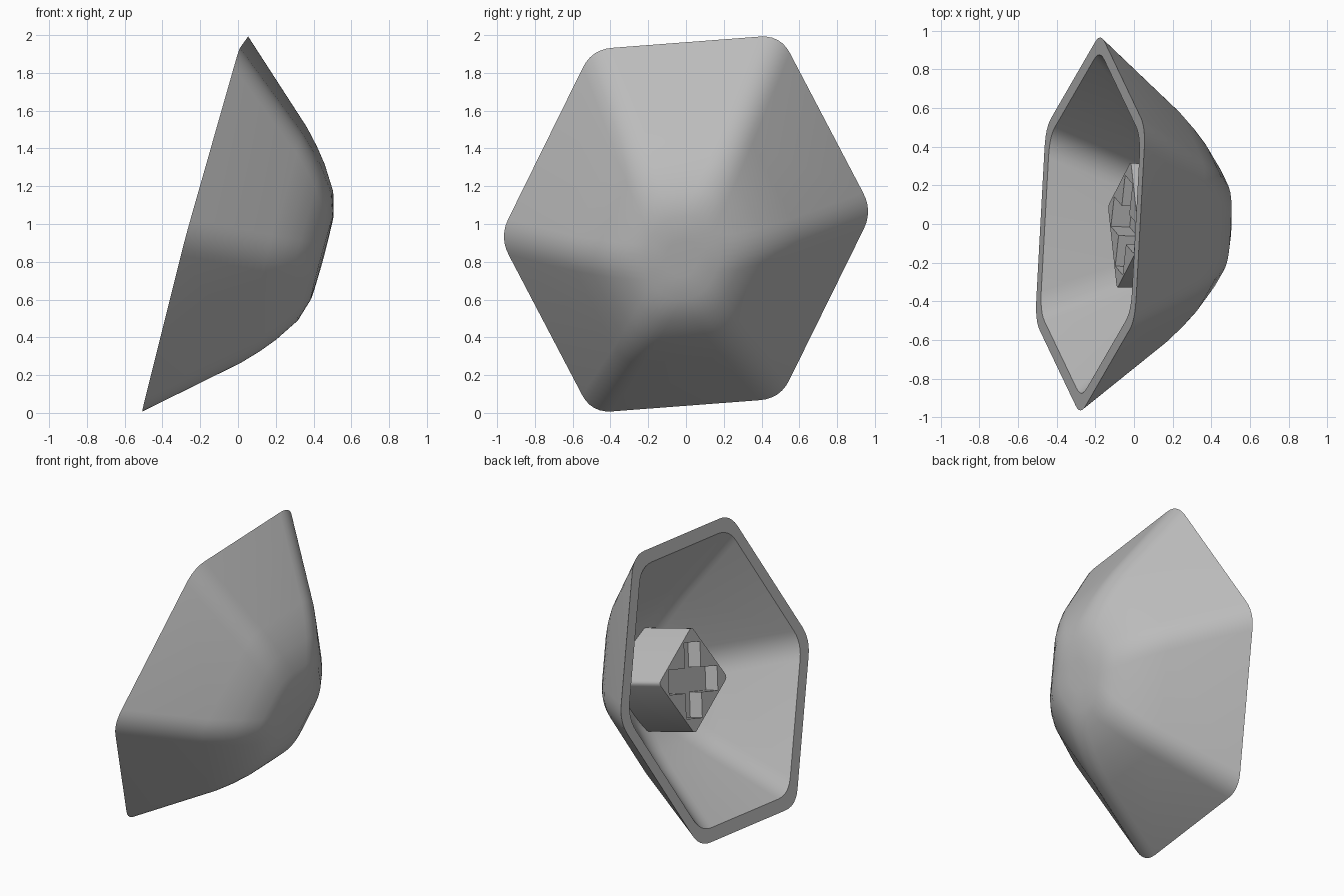
import bpy, bmesh, math
from mathutils import Vector, Matrix

if "Cube" in bpy.data.objects:
    bpy.data.objects.remove(bpy.data.objects["Cube"], do_unlink=True)

grey = bpy.data.materials.new("mid_grey")
grey.use_nodes = True
COLOR = (0.5, 0.5, 0.5, 1)
grey.diffuse_color = COLOR
grey.node_tree.nodes["Principled BSDF"].inputs["Base Color"].default_value = COLOR

# Tilted frame: local z runs from the open rim to the crown
axis = Vector((1, -0.034, -0.268)).normalized()
side = Vector((0.053, 1, 0.07))
side = (side - axis * side.dot(axis)).normalized()
up = axis.cross(side)
FRAME = Matrix((side, up, axis)).transposed().to_4x4()
FRAME.translation = (-0.226, 0, 1)

half = [Vector((0.992, 0)), Vector((0.583, 0.996)), Vector((-0.42, 0.99))]
HEXAGON = half + [-p for p in half]


def rounded(corners, scale, cut, steps=6):
    """Scaled polygon with each corner replaced by a curve."""
    pts, n = [], len(corners)
    for i in range(n):
        c = corners[i] * scale
        ends = []
        for j in (i - 1, (i + 1) % n):
            e = corners[j] * scale - c
            ends.append(c + e.normalized() * min(cut, e.length * 0.47))
        for k in range(steps + 1):
            t = k / steps
            pts.append(ends[0] * (1 - t) ** 2 + c * 2 * t * (1 - t) + ends[1] * t * t)
    return pts


def loft(name, sections, corners, cut, steps=6):
    """Skin a list of (scale, height) sections; close both ends if open."""
    bm = bmesh.new()
    rings = [[bm.verts.new((p.x, p.y, h)) for p in rounded(corners, s, cut, steps)]
             for s, h in sections]
    for a, b in zip(rings, rings[1:]):
        for i in range(len(a)):
            j = (i + 1) % len(a)
            bm.faces.new((a[i], a[j], b[j], b[i]))
    bm.faces.new(rings[0][::-1])
    bm.faces.new(rings[-1])
    bmesh.ops.recalc_face_normals(bm, faces=bm.faces)
    return finish(name, bm)


def finish(name, bm):
    mesh = bpy.data.meshes.new(name)
    bm.to_mesh(mesh)
    bm.free()
    ob = bpy.data.objects.new(name, mesh)
    bpy.context.collection.objects.link(ob)
    ob.matrix_world = FRAME
    mesh.materials.append(grey)
    return ob


def smooth(ob, degrees):
    bpy.ops.object.select_all(action="DESELECT")
    ob.select_set(True)
    bpy.context.view_layer.objects.active = ob
    bpy.ops.object.shade_smooth_by_angle(angle=math.radians(degrees))


# Hollow shell: inside ceiling, down to the rim, up the outside to the crown
inside = [(0.2, 0.6), (0.33, 0.56), (0.45, 0.47), (0.56, 0.37), (0.91, 0)]
outside = [(1, 0), (0.632, 0.43), (0.55, 0.51), (0.473, 0.575),
           (0.35, 0.658), (0.227, 0.695), (0.1, 0.7)]
shell = loft("cap_shell", inside + outside, HEXAGON, 0.11)
smooth(shell, 35)

# Square stem standing on the inside ceiling
turn = math.radians(12)
diamond = [Vector((math.cos(turn + i * math.pi / 2), math.sin(turn + i * math.pi / 2)))
           for i in range(4)]
stem = loft("stem", [(0.345, 0.18), (0.345, 0.64)], diamond, 0.03, 3)

# Cross-shaped socket cut into the stem end
for i in range(2):
    bm = bmesh.new()
    size = Matrix.Diagonal((0.49, 0.16, 0.2, 1))
    place = Matrix.Translation((0, 0, 0.18)) @ Matrix.Rotation(turn + i * math.pi / 2, 4, "Z")
    bmesh.ops.create_cube(bm, size=1, matrix=place @ size)
    cutter = finish("socket_cutter", bm)
    cutter.hide_render = True
    cutter.hide_viewport = True
    cutter.display_type = "WIRE"
    mod = stem.modifiers.new("socket", "BOOLEAN")
    mod.operation = "DIFFERENCE"
    mod.solver = "EXACT"
    mod.object = cutter
smooth(stem, 35)
